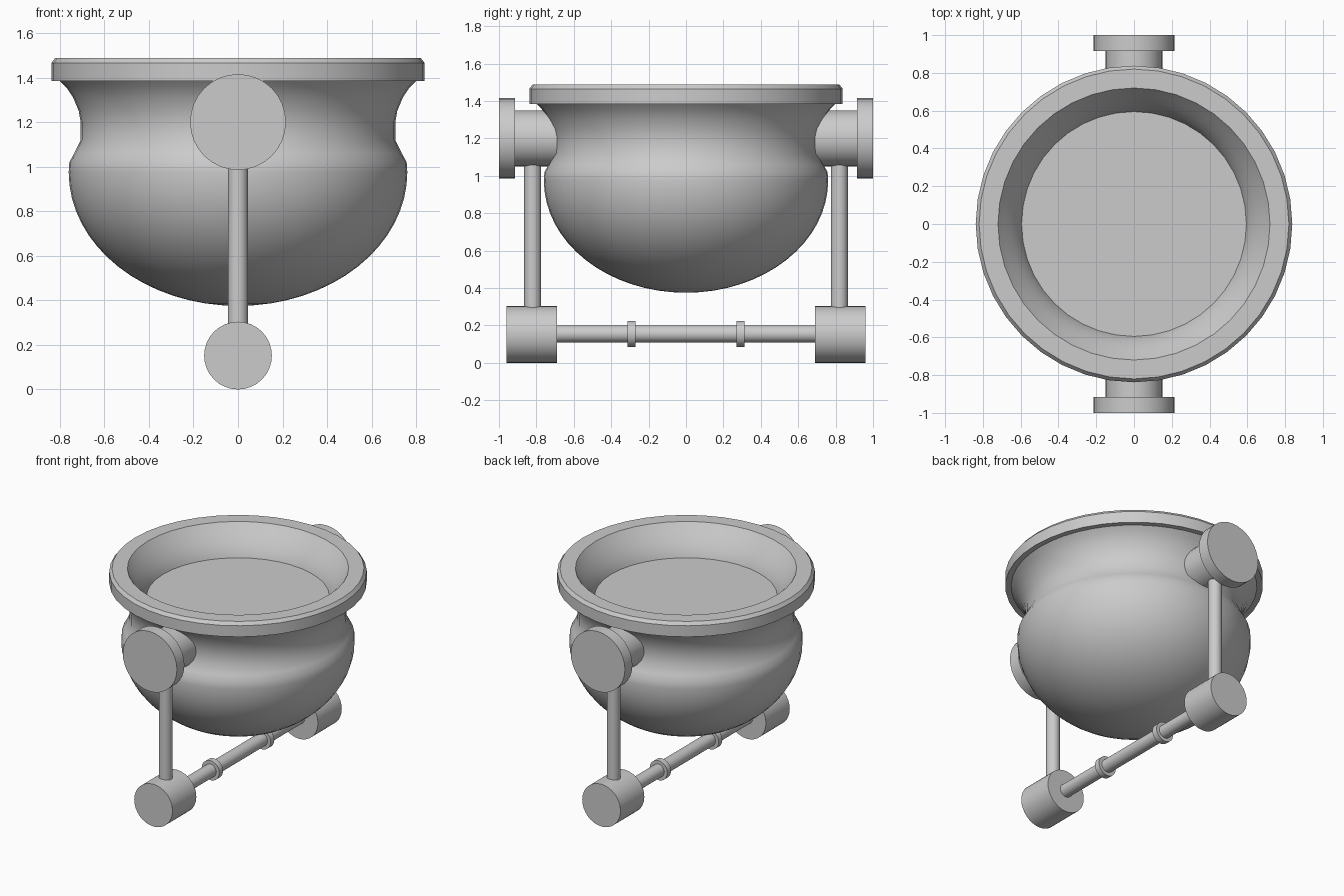
import bpy, bmesh, math

if "Cube" in bpy.data.objects:
    bpy.data.objects.remove(bpy.data.objects["Cube"])


def finish(name, bm, angle=35):
    bmesh.ops.recalc_face_normals(bm, faces=bm.faces)
    mesh = bpy.data.meshes.new(name)
    bm.to_mesh(mesh)
    bm.free()
    obj = bpy.data.objects.new(name, mesh)
    bpy.context.collection.objects.link(obj)
    bpy.ops.object.select_all(action='DESELECT')
    obj.select_set(True)
    bpy.context.view_layer.objects.active = obj
    bpy.ops.object.shade_smooth_by_angle(angle=math.radians(angle))
    return obj


def lathe(name, profile, sides):
    bm = bmesh.new()
    verts = [bm.verts.new((r, 0, z)) for r, z in profile]
    edges = [bm.edges.new(pair) for pair in zip(verts, verts[1:])]
    bmesh.ops.spin(bm, geom=verts + edges, axis=(0, 0, 1), cent=(0, 0, 0),
                   angle=math.tau, steps=sides, use_duplicate=False)
    bmesh.ops.remove_doubles(bm, verts=bm.verts, dist=1e-4)
    return finish(name, bm)


def rod(name, start, end, radius, axis, offset, sides=32):
    """Capped cylinder along 'Y' (offset = z) or 'Z' (offset = y)."""
    length, mid = abs(end - start), (start + end) / 2
    obj_bm = bmesh.new()
    bmesh.ops.create_cone(obj_bm, cap_ends=True, segments=sides,
                          radius1=radius, radius2=radius, depth=length)
    obj = finish(name, obj_bm)
    if axis == 'Y':
        obj.rotation_euler.x = math.pi / 2
        obj.location = (0, mid, offset)
    else:
        obj.location = (0, offset, mid)
    return obj


# Kettle bowl: half-ellipsoid belly, pinched neck, inner lip
belly = [(0.76 * math.sin(a), 0.975 - 0.6 * math.cos(a))
         for a in (math.pi / 2 * i / 16 for i in range(17))]
neck = [(0.757, 1.02), (0.735, 1.06), (0.706, 1.12), (0.706, 1.20),
        (0.715, 1.25), (0.74, 1.31), (0.77, 1.355), (0.80, 1.385)]
lathe("kettle_bowl", belly + neck, 48)

# Rim with chamfered top and the inner wall below it
lathe("kettle_rim", [(0.70, 1.385), (0.838, 1.385), (0.838, 1.465),
                     (0.82, 1.488), (0.72, 1.488)], 40)
lathe("inner_wall", [(0.72, 1.488), (0.685, 1.44), (0.65, 1.395),
                     (0.62, 1.345), (0.603, 1.31), (0.595, 1.285)], 40)

# Contents surface
bm = bmesh.new()
bmesh.ops.create_circle(bm, cap_ends=True, segments=40, radius=0.596)
finish("contents_surface", bm).location.z = 1.285

# Pivots, posts and feet on both sides
for side, s in (("front", -1), ("back", 1)):
    rod(f"{side}_pivot", s * 0.66, s * 0.93, 0.15, 'Y', 1.20)
    rod(f"{side}_pivot_cap", s * 0.915, s * 1.0, 0.215, 'Y', 1.20)
    rod(f"{side}_post", 0.25, 1.10, 0.045, 'Z', s * 0.82)
    rod(f"{side}_foot", s * 0.69, s * 0.96, 0.152, 'Y', 0.152)
    rod(f"{side}_bar_collar", s * 0.27, s * 0.312, 0.07, 'Y', 0.155)

# Cross bar between the feet
rod("cross_bar", -0.70, 0.70, 0.046, 'Y', 0.155)
